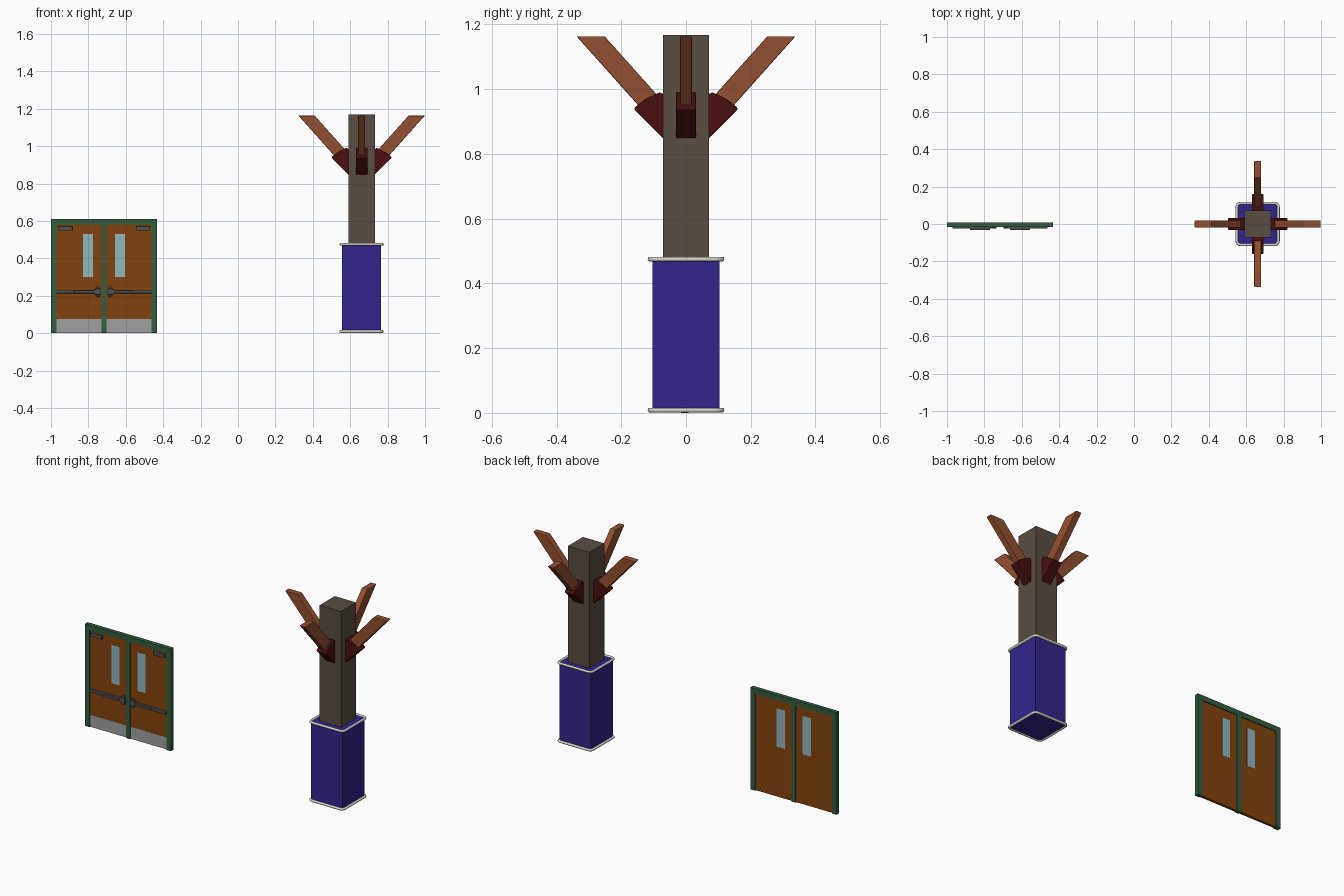
import bpy, bmesh, math
from mathutils import Matrix, Vector

cube = bpy.data.objects.get("Cube")
if cube:
    bpy.data.objects.remove(cube, do_unlink=True)


def material(name, srgb):
    color = [((c / 255 + 0.055) / 1.055) ** 2.4 if c > 10 else c / 3295 for c in srgb] + [1]
    mat = bpy.data.materials.new(name)
    mat.use_nodes = True
    mat.diffuse_color = color
    bsdf = mat.node_tree.nodes["Principled BSDF"]
    bsdf.inputs["Base Color"].default_value = color
    bsdf.inputs["Roughness"].default_value = 0.8
    return mat


GREEN = material("frame green", (52, 92, 64))
WOOD = material("door wood", (130, 68, 14))
GLASS = material("pale glass", (146, 184, 192))
STEEL = material("kick plate grey", (160, 160, 160))
DARK = material("hardware grey", (80, 80, 82))
POST = material("post brown", (88, 77, 66))
BRANCH = material("branch brown", (146, 80, 50))
COLLAR = material("dark red", (72, 16, 18))
BLUE = material("deep blue", (50, 37, 140))
TRIM = material("light trim", (215, 212, 205))


def finish(name, bm, mat, bevel=0):
    bmesh.ops.recalc_face_normals(bm, faces=bm.faces)
    mesh = bpy.data.meshes.new(name)
    bm.to_mesh(mesh)
    bm.free()
    mesh.materials.append(mat)
    obj = bpy.data.objects.new(name, mesh)
    bpy.context.collection.objects.link(obj)
    if bevel:
        mod = obj.modifiers.new("soft edges", "BEVEL")
        mod.width, mod.segments = bevel, 2
    return obj


def box(name, x, y, z, mat, bevel=0):
    """Box from (low, high) ranges on each axis."""
    bm = bmesh.new()
    bmesh.ops.create_cube(bm, size=1)
    for v in bm.verts:
        v.co = [sum(r) / 2 + c * (r[1] - r[0]) for c, r in zip(v.co, (x, y, z))]
    return finish(name, bm, mat, bevel)


def arm(name, profile, width, turn, mat, bevel=0):
    """Side profile (outward, up) given a width and turned around the post."""
    bm = bmesh.new()
    face = bm.faces.new([bm.verts.new((r, -width / 2, z)) for r, z in profile])
    new = bmesh.ops.extrude_face_region(bm, geom=[face])["geom"]
    bmesh.ops.translate(bm, verts=[v for v in new if isinstance(v, bmesh.types.BMVert)],
                        vec=(0, width, 0))
    bm.transform(Matrix.Translation((PX, 0, 0)) @ Matrix.Rotation(turn, 4, "Z"))
    return finish(name, bm, mat, bevel)


def ring(name, z, half=0.111, corner=0.02, radius=0.0075):
    """Round tube bent into a square with rounded corners."""
    bm = bmesh.new()
    sides, loops = 10, []
    for q in range(4):
        for k in range(5):
            a = math.radians(q * 90 + k * 22.5)
            out = Vector((math.cos(a), math.sin(a), 0))
            b = math.radians(q * 90 + 45)
            centre = Vector((math.cos(b), math.sin(b), 0)) * (half - corner) * math.sqrt(2)
            p = centre + out * corner + Vector((PX, 0, z))
            loop = []
            for s in range(sides):
                t = math.tau * s / sides
                loop.append(bm.verts.new(p + out * radius * math.cos(t)
                                         + Vector((0, 0, radius * math.sin(t)))))
            loops.append(loop)
    for i, loop in enumerate(loops):
        nxt = loops[(i + 1) % len(loops)]
        for s in range(sides):
            t = (s + 1) % sides
            bm.faces.new((loop[s], loop[t], nxt[t], nxt[s]))
    obj = finish(name, bm, TRIM)
    for p in obj.data.polygons:
        p.use_smooth = True


# Post with boxed base and trim rings
PX = 0.661
box("post", (PX - 0.071, PX + 0.071), (-0.071, 0.071), (0.4, 1.168), POST)
box("base_box", (PX - 0.104, PX + 0.104), (-0.104, 0.104), (0.006, 0.475), BLUE)
ring("base_trim_bottom", 0.0085)
ring("base_trim_top", 0.475)

# Four slanted branches held in collars
for i, side in enumerate(("left", "back", "right", "front")):
    turn = i * math.pi / 2
    arm(side + "_branch", [(0.338, 1.163), (0.251, 1.163), (0.03, 0.916), (0.06, 0.852)],
        0.037, turn, BRANCH, 0.003)
    arm(side + "_collar", [(0.06, 0.848), (0.071, 0.848), (0.16, 0.938), (0.158, 0.944),
                           (0.125, 0.969), (0.087, 0.988), (0.08, 0.99), (0.06, 0.978)],
        0.062, turn, COLLAR, 0.005)

# Door frame
DX = -0.716
FRAME_Y = (-0.016, 0.008)
box("frame_header", (-1, -0.432), FRAME_Y, (0.58, 0.611), GREEN)
box("frame_mullion", (DX - 0.014, DX + 0.014), FRAME_Y, (0, 0.58), GREEN)

# Two door leaves, mirrored about the mullion
for side, s in (("right", -1), ("left", 1)):
    def part(name, near, far, y, z, mat, bevel=0):
        x = sorted((DX + s * near, DX + s * far))
        box(side + "_" + name, x, y, z, mat, bevel)

    part("jamb", 0.254, 0.284, FRAME_Y, (0, 0.58), GREEN)
    part("door_leaf", 0.014, 0.254, (-0.011, 0.003), (0.002, 0.58), WOOD)
    part("window", 0.059, 0.113, (-0.0118, 0.0038), (0.3, 0.53), GLASS)
    part("kick_plate", 0.014, 0.254, (-0.013, -0.01), (0.002, 0.075), STEEL)
    part("door_closer", 0.17, 0.245, (-0.024, -0.01), (0.548, 0.572), DARK, 0.002)
    part("bar_rail", 0.02, 0.254, (-0.024, -0.01), (0.213, 0.231), DARK, 0.002)
    part("push_bar", 0.053, 0.16, (-0.032, -0.02), (0.215, 0.229), DARK, 0.002)
    part("latch_case", 0.018, 0.05, (-0.025, -0.01), (0.205, 0.238), DARK, 0.003)
    part("latch_plate", 0.024, 0.04, (-0.022, -0.01), (0.194, 0.25), DARK, 0.003)
